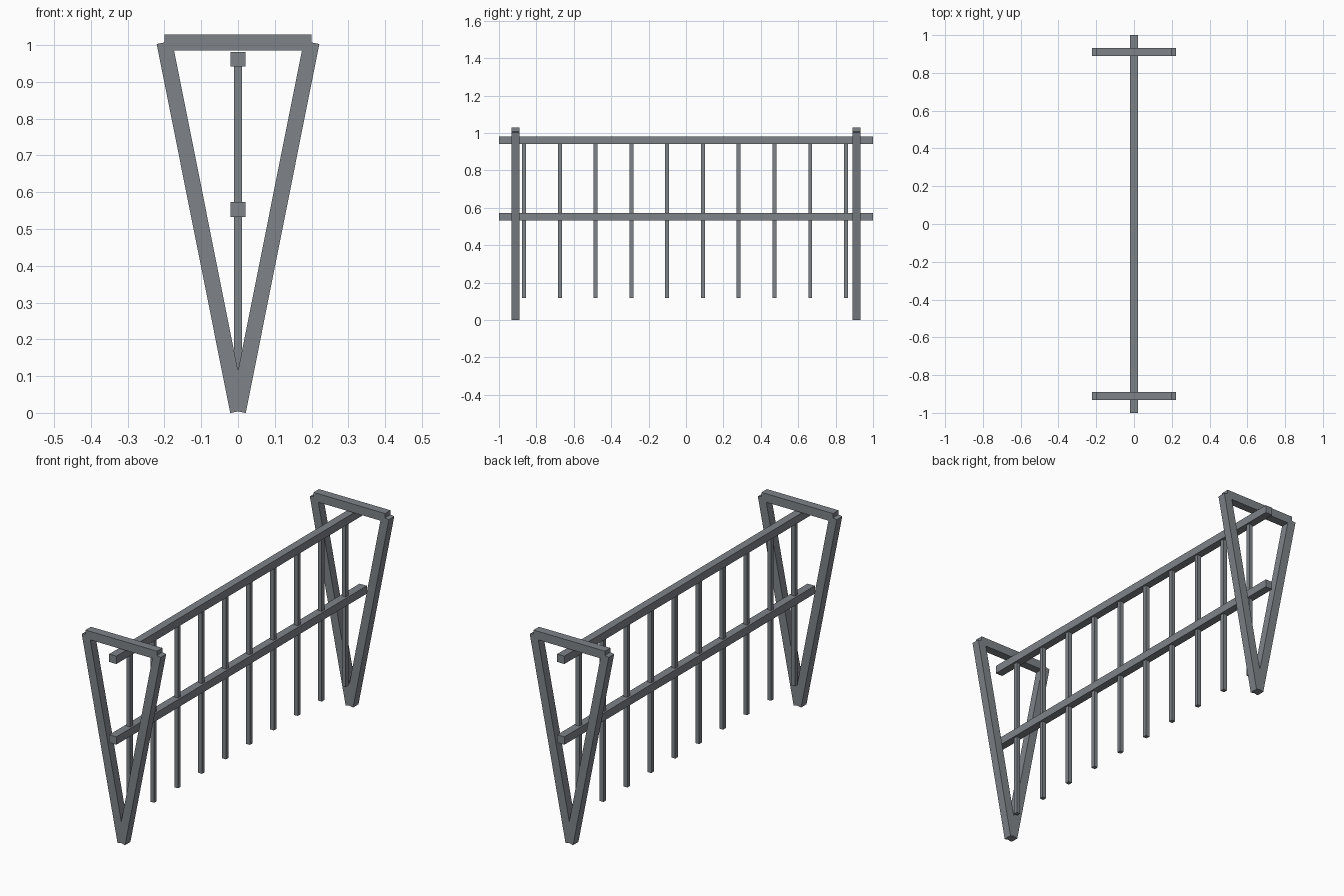
import bpy
import math

cube = bpy.data.objects.get("Cube")
if cube:
    bpy.data.objects.remove(cube, do_unlink=True)

# Single painted-metal colour
COLOUR = (0.21, 0.23, 0.25, 1.0)
metal = bpy.data.materials.new("grey metal")
metal.use_nodes = True
metal.diffuse_color = COLOUR
metal.node_tree.nodes["Principled BSDF"].inputs["Base Color"].default_value = COLOUR


def bar(name, centre, size, tilt=0.0):
    """Square-cut bar, optionally tilted about the y axis."""
    bpy.ops.mesh.primitive_cube_add(size=1, location=centre)
    obj = bpy.context.object
    obj.name = name
    obj.scale = size
    bpy.ops.object.transform_apply(location=False, rotation=False, scale=True)
    obj.rotation_euler.y = tilt
    obj.data.materials.append(metal)
    return obj


# V-shaped end frames
THICK = 0.043
SPREAD, LOW, HIGH = 0.2, 0.004, 1.007
leg_length = math.hypot(SPREAD, HIGH - LOW)
leg_tilt = math.atan2(SPREAD, HIGH - LOW)
for end, y in (("front", -0.911), ("back", 0.911)):
    for side, s in (("left", 1), ("right", -1)):
        bar(f"{end}_{side}_leg", (s * SPREAD / 2, y, (LOW + HIGH) / 2),
            (THICK, THICK, leg_length), s * leg_tilt)
    bar(f"{end}_top_bar", (0, y, 1.007), (2 * SPREAD, THICK, THICK))

# Long horizontal rails
for name, z in (("upper_rail", 0.961), ("lower_rail", 0.553)):
    bar(name, (0, 0, z), (0.04, 2.0, 0.04))

# Hanging vertical rods
ROD_BOTTOM, ROD_TOP = 0.117, 0.955
for i in range(10):
    bar(f"rod_{i + 1}", (0, -0.866 + 0.1913 * i, (ROD_BOTTOM + ROD_TOP) / 2),
        (0.021, 0.021, ROD_TOP - ROD_BOTTOM))
